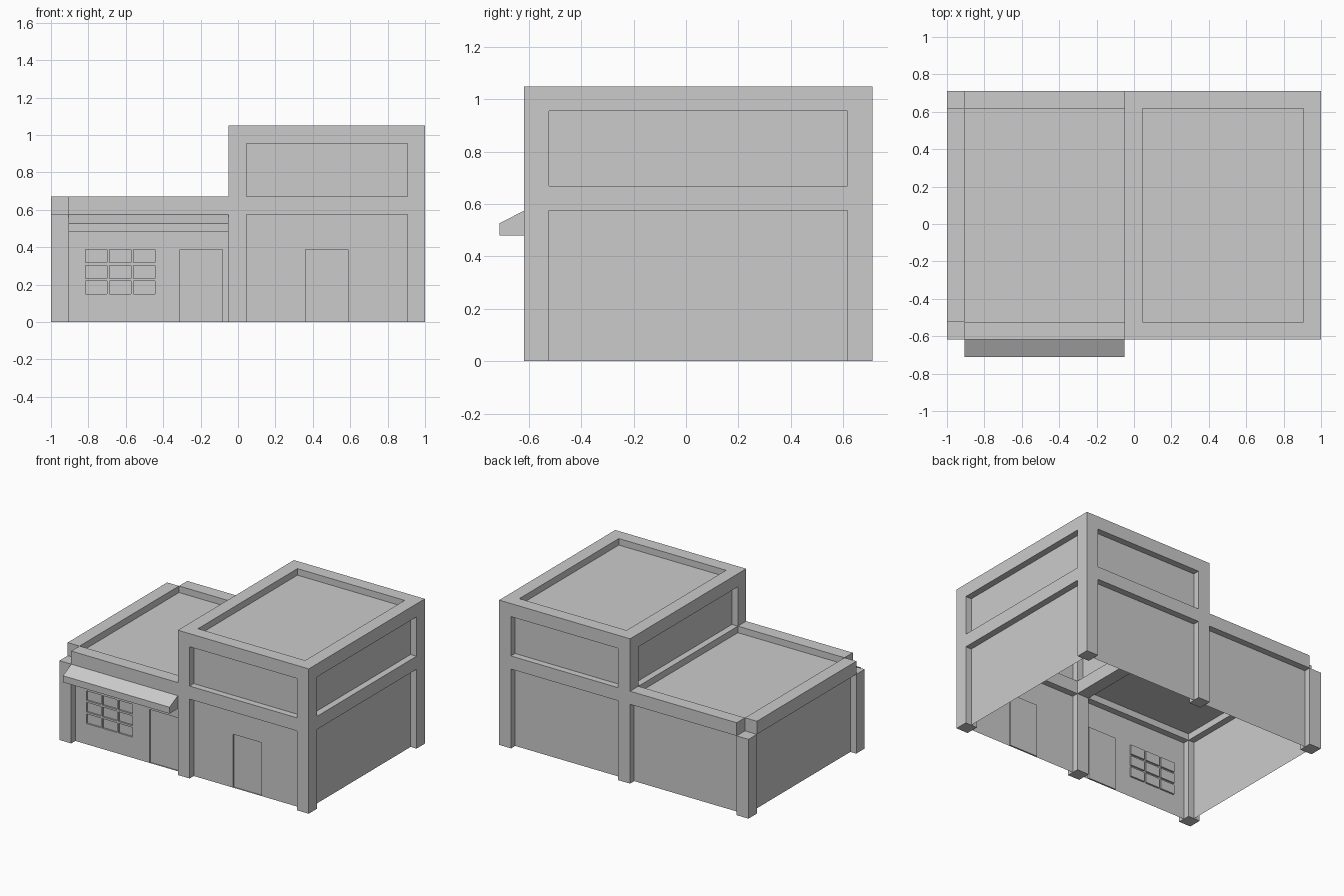
import bpy, bmesh
from mathutils import Vector
from itertools import product

if "Cube" in bpy.data.objects:
    bpy.data.objects.remove(bpy.data.objects["Cube"])

# Shared grid: thin slots are posts/beams, wide slots are openings
XS = [-1.0, -0.905, -0.05, 0.045, 0.905, 1.0]
YS = [-0.618, -0.523, 0.617, 0.712]
ZS = [0.0, 0.575, 0.67, 0.955, 1.05]
HALF = 0.0475     # walls and roofs sit mid-beam
RECESS = 0.012    # door and pane recess
BAR = 0.014       # window bar width


def finish(name, bm):
    bmesh.ops.remove_doubles(bm, verts=bm.verts, dist=1e-5)
    mesh = bpy.data.meshes.new(name)
    bm.to_mesh(mesh)
    bm.free()
    ob = bpy.data.objects.new(name, mesh)
    bpy.context.collection.objects.link(ob)
    return ob


def quad(bm, pts):
    bm.faces.new([bm.verts.new(p) for p in pts])


def solid(i, j, k):
    if not (0 <= i < 5 and 0 <= j < 3 and 0 <= k < 4):
        return False
    if i < 2 and k > 1:                      # low wing has one storey
        return False
    if i == 0 and j in (0, 2) and k == 1:    # notched outer corners
        return False
    return (i % 2 == 0) + (j % 2 == 0) + (k % 2 == 1) >= 2


# Frame of posts and beams: outer faces of all solid cells
bm = bmesh.new()
for c in product(range(5), range(3), range(4)):
    if not solid(*c):
        continue
    for axis, side in product(range(3), (0, 1)):
        n = list(c)
        n[axis] += 2 * side - 1
        if solid(*n):
            continue
        a, b = (axis + 1) % 3, (axis + 2) % 3
        pts = []
        for da, db in ((0, 0), (1, 0), (1, 1), (0, 1)):
            idx = list(c)
            idx[axis] += side
            idx[a] += da
            idx[b] += db
            pts.append((XS[idx[0]], YS[idx[1]], ZS[idx[2]]))
        quad(bm, pts if side else pts[::-1])
finish("post_and_beam_frame", bm)


def panel(name, origin, u, v, w, h, holes=()):
    """Flat sheet facing u x v, with rectangular recesses (u0, u1, v0, v1)."""
    o, u, v = Vector(origin), Vector(u), Vector(v)
    inward = -u.cross(v) * RECESS
    us = sorted({0, w} | {r[i] for r in holes for i in (0, 1)})
    vs = sorted({0, h} | {r[i] for r in holes for i in (2, 3)})

    def deep(a, b):
        if not (0 <= a < len(us) - 1 and 0 <= b < len(vs) - 1):
            return 0
        x, y = (us[a] + us[a + 1]) / 2, (vs[b] + vs[b + 1]) / 2
        return int(any(r[0] < x < r[1] and r[2] < y < r[3] for r in holes))

    bm = bmesh.new()
    for a, b in product(range(len(us) - 1), range(len(vs) - 1)):
        d = deep(a, b)
        c = [o + u * us[a + p] + v * vs[b + q]
             for p, q in ((0, 0), (1, 0), (1, 1), (0, 1))]
        quad(bm, [p + inward * d for p in c])
        if d:
            for s, (na, nb) in enumerate(((0, -1), (1, 0), (0, 1), (-1, 0))):
                if not deep(a + na, b + nb):
                    p, q = c[s], c[(s + 1) % 4]
                    quad(bm, [p, q, q + inward, p + inward])
    return finish(name, bm)


# Doors and 3 x 3 window, in wall coordinates
x_low, x_tall = XS[1], XS[3]
w_low, w_tall = XS[2] - XS[1], XS[4] - XS[3]
low_holes = [(-0.31 - x_low, -0.082 - x_low, 0, 0.387)]
win_x, win_z, win_w, win_h = -0.815 - x_low, 0.15, 0.37, 0.237
pw, ph = (win_w - 2 * BAR) / 3, (win_h - 2 * BAR) / 3
for a, b in product(range(3), range(3)):
    px, pz = win_x + a * (pw + BAR), win_z + b * (ph + BAR)
    low_holes.append((px, px + pw, pz, pz + ph))
tall_holes = [(0.36 - x_tall, 0.588 - x_tall, 0, 0.387)]

# Walls
X, Y, Z = Vector((1, 0, 0)), Vector((0, 1, 0)), Vector((0, 0, 1))
yf, yb = YS[0] + HALF, YS[3] - HALF
depth = YS[2] - YS[1]
h0, h1 = ZS[1], ZS[3] - ZS[2]
panel("low_front_wall", (x_low, yf, 0), X, Z, w_low, h0, low_holes)
panel("tall_front_wall", (x_tall, yf, 0), X, Z, w_tall, h0, tall_holes)
panel("upper_front_wall", (x_tall, yf, ZS[2]), X, Z, w_tall, h1)
panel("low_back_wall", (XS[2], yb, 0), -X, Z, w_low, h0)
panel("tall_back_wall", (XS[4], yb, 0), -X, Z, w_tall, h0)
panel("upper_back_wall", (XS[4], yb, ZS[2]), -X, Z, w_tall, h1)
panel("right_wall", (1 - HALF, YS[1], 0), Y, Z, depth, h0)
panel("upper_right_wall", (1 - HALF, YS[1], ZS[2]), Y, Z, depth, h1)
panel("left_wall", (-1 + HALF, YS[2], 0), -Y, Z, depth, h0)
panel("upper_left_wall", (XS[2] + HALF, YS[2], ZS[2]), -Y, Z, depth, h1)

# Sunken flat roofs
panel("low_roof", (x_low, YS[1], ZS[2] - HALF), X, Y, w_low, depth)
panel("tall_roof", (x_tall, YS[1], ZS[4] - HALF), X, Y, w_tall, depth)

# Sloped awning over the low front
bm = bmesh.new()
profile = [(YS[0], 0.48), (YS[0], 0.575), (-0.712, 0.527), (-0.712, 0.48)]
face = bm.faces.new([bm.verts.new((XS[1], y, z)) for y, z in profile])
ext = bmesh.ops.extrude_face_region(bm, geom=[face], use_keep_orig=True)
bmesh.ops.translate(bm, vec=(w_low, 0, 0),
                    verts=[g for g in ext["geom"] if isinstance(g, bmesh.types.BMVert)])
bmesh.ops.recalc_face_normals(bm, faces=bm.faces)
finish("awning", bm)
